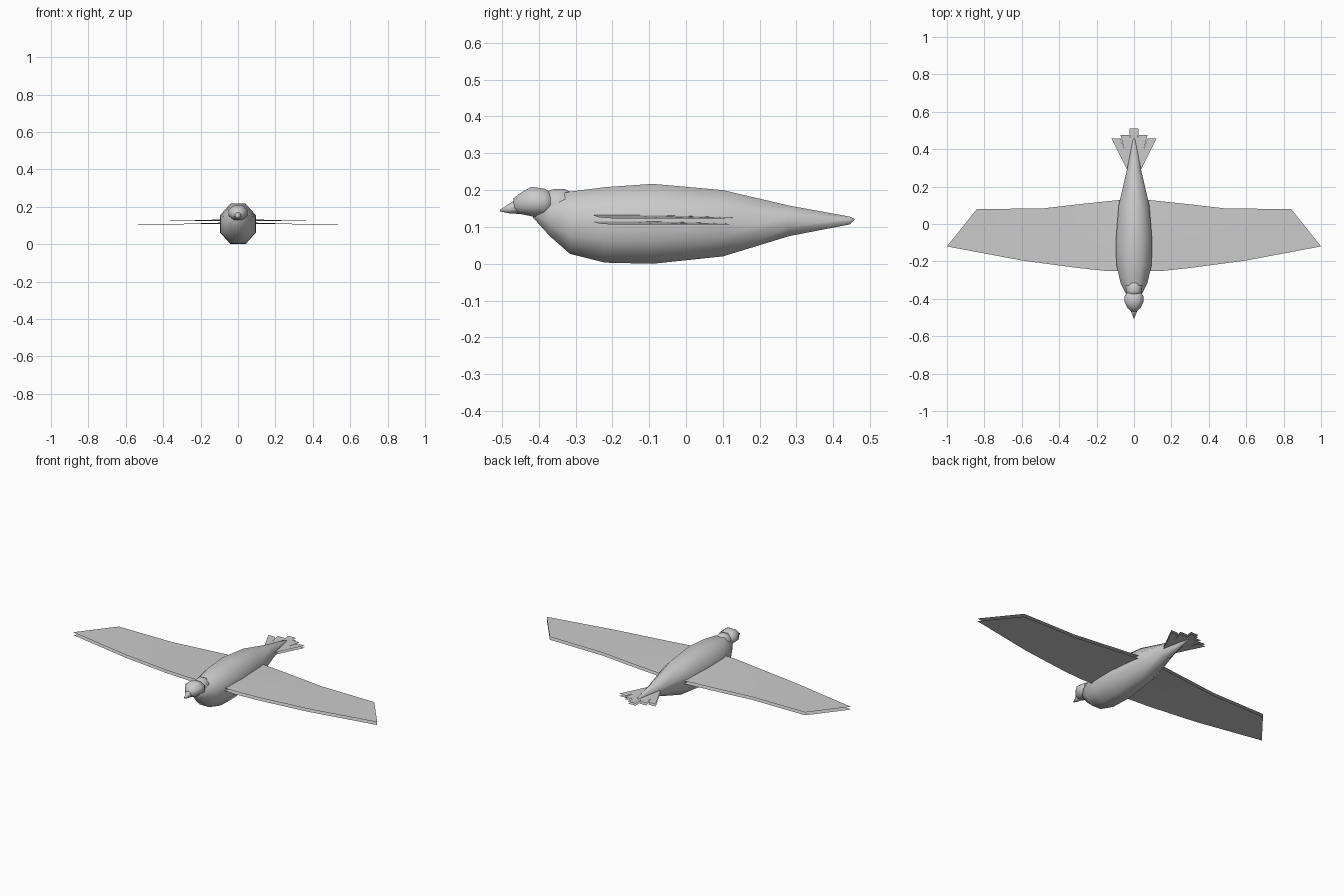
import bpy, bmesh
from math import cos, sin, pi

if "Cube" in bpy.data.objects:
    bpy.data.objects.remove(bpy.data.objects["Cube"])


def make(name, bm, smooth=True):
    me = bpy.data.meshes.new(name)
    for f in bm.faces:
        f.smooth = smooth
    bm.to_mesh(me)
    bm.free()
    ob = bpy.data.objects.new(name, me)
    bpy.context.collection.objects.link(ob)
    return ob


def loft(name, rings, n=8):
    """Rings of (y, half width, bottom z, top z) skinned along y."""
    bm = bmesh.new()
    loops = []
    for y, w, lo, hi in rings:
        k = 1 / cos(pi / n)
        loops.append([bm.verts.new((w * k * cos(2 * pi * (i + .5) / n), y,
                                    (lo + hi) / 2 + (hi - lo) / 2 * k * sin(2 * pi * (i + .5) / n)))
                      for i in range(n)])
    for a, b in zip(loops, loops[1:]):
        for i in range(n):
            j = (i + 1) % n
            bm.faces.new((a[i], a[j], b[j], b[i]))
    bm.faces.new(loops[0])
    bm.faces.new(loops[-1])
    bmesh.ops.recalc_face_normals(bm, faces=bm.faces)
    return make(name, bm)


def sheets(bm, rows):
    """Thin upper and lower skins, open at the rim. rows hold (x, y, top z, bottom z)."""
    for layer in (2, 3):
        g = [[bm.verts.new((p[0], p[1], p[layer])) for p in r] for r in rows]
        for a, b in zip(g, g[1:]):
            for i in range(len(a) - 1):
                f = bm.faces.new((a[i], b[i], b[i + 1], a[i + 1]))
                f.normal_update()
                if (f.normal.z > 0) != (layer == 2):
                    f.normal_flip()


# body
loft("body", [
    (-.415, .018, .125, .16), (-.37, .045, .075, .183), (-.315, .072, .027, .196),
    (-.22, .094, .003, .208), (-.09, .097, .0, .217), (.1, .082, .02, .2),
    (.28, .04, .075, .158), (.445, .007, .107, .128), (.457, .002, .119, .122)])

# neck, head and beak
loft("neck", [(-.38, .036, .125, .196), (-.36, .042, .115, .203),
              (-.33, .042, .11, .203), (-.312, .032, .12, .194)])
loft("head", [(-.468, .015, .142, .178), (-.45, .034, .135, .192), (-.42, .05, .129, .209),
              (-.385, .05, .129, .204), (-.36, .034, .14, .19)])
loft("beak", [(-.505, .002, .142, .147), (-.48, .011, .137, .163), (-.45, .024, .135, .182)])

# wings, slightly arched near the body and flat outside
lead = [(.06, -.25), (.16, -.25), (.3, -.235), (.6, -.195), (1, -.12)]
trail = [(.06, .13), (.16, .12), (.3, .105), (.49, .083), (.84, .08)]
lift = [.01, .007, .003, 0, 0]
rows = []
for (lx, ly), (tx, ty), h in zip(lead, trail, lift):
    row = []
    for i in range(5):
        t = i / 4
        z = h * (1 + .3 * sin(pi * t) - .8 * t)
        row.append((lx + (tx - lx) * t, ly + (ty - ly) * t, .123 + z, .106 + z))
    rows.append(row)
bm = bmesh.new()
sheets(bm, rows)
wings = make("wings", bm)
wings.modifiers.new("mirror", 'MIRROR').use_mirror_merge = False

# tail feathers fanned from the rump
feathers = [(0, .51, .025, 0), (.048, .475, .024, .012), (.096, .457, .024, .022)]
bm = bmesh.new()
for x, y, w, rx in feathers:
    for s in ((1,) if x == 0 else (1, -1)):
        sheets(bm, [[(s * rx - .01, .28, .122, .109), (s * rx + .01, .28, .122, .109)],
                    [(s * x - w, y, .122, .109), (s * x + w, y, .122, .109)]])
make("tail_feathers", bm, False)
